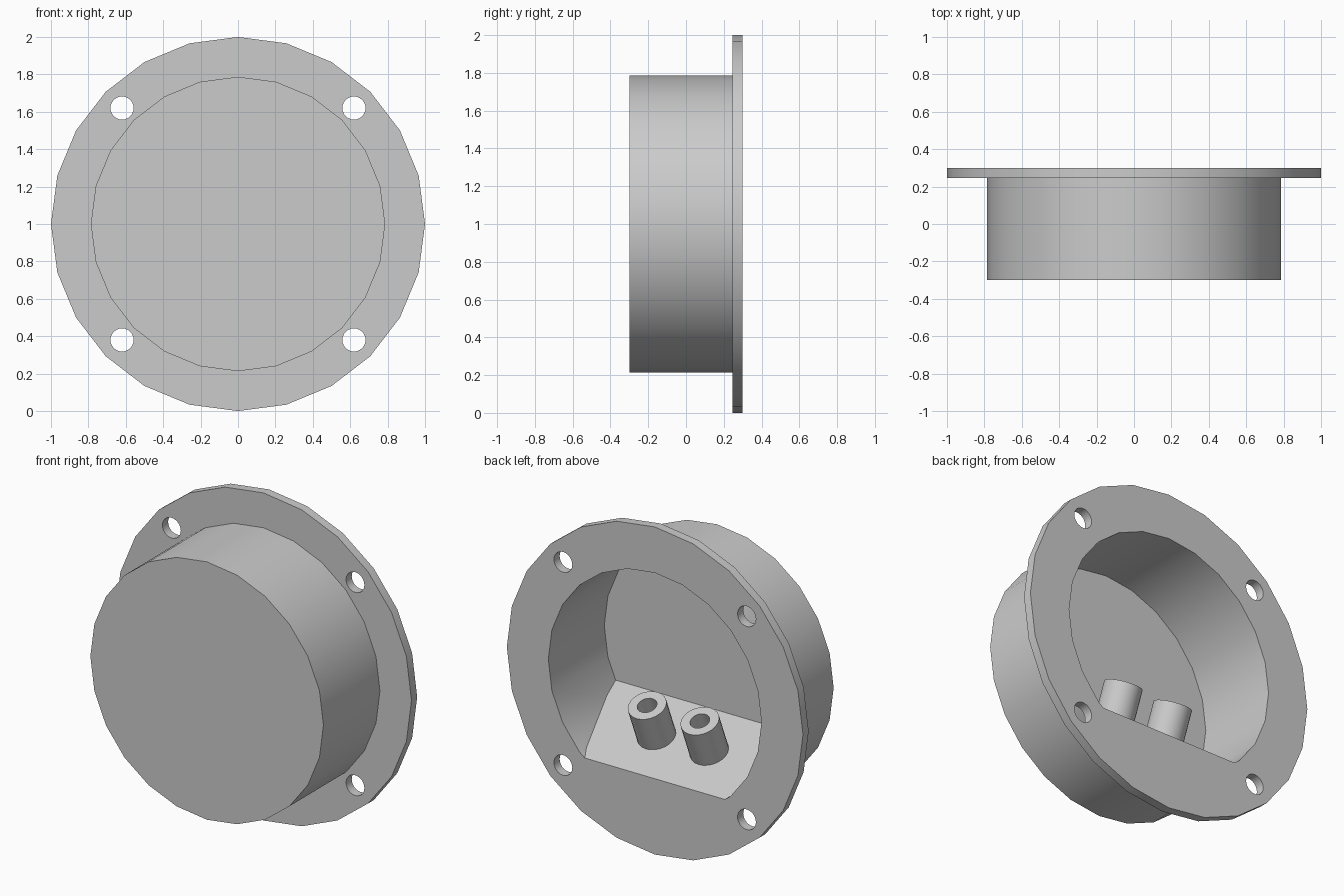
import bpy, bmesh
from math import radians, pi
from mathutils import Matrix, Vector

cube = bpy.data.objects.get("Cube")
if cube:
    bpy.data.objects.remove(cube)

CENTRE_Z = 1.0
SLOPE = radians(22.5)
SLOPE_MID = Vector((0, 0.03, 0.575))      # middle of the sloped cavity floor
SLOPE_NORMAL = Matrix.Rotation(-SLOPE, 3, 'X') @ Vector((0, 0, 1))

grey = bpy.data.materials.new("plain grey")
grey.use_nodes = True
colour = (0.6, 0.6, 0.6, 1)
grey.diffuse_color = colour
grey.node_tree.nodes["Principled BSDF"].inputs["Base Color"].default_value = colour


def lathe(name, profile, matrix, sides=24, floor=None):
    """Revolve (radius, height) points about local z; optionally cut off below a plane."""
    bm = bmesh.new()
    verts = [bm.verts.new((0, r, h)) for r, h in profile]
    edges = [bm.edges.new(pair) for pair in zip(verts, verts[1:])]
    bmesh.ops.spin(bm, geom=verts + edges, cent=(0, 0, 0), axis=(0, 0, 1),
                   angle=2 * pi, steps=sides, use_merge=False)
    bmesh.ops.remove_doubles(bm, verts=bm.verts[:], dist=1e-5)
    bmesh.ops.dissolve_limit(bm, angle_limit=radians(1), verts=bm.verts[:], edges=bm.edges[:])
    bmesh.ops.transform(bm, matrix=matrix, verts=bm.verts[:])
    if floor:
        point, normal = floor
        bmesh.ops.bisect_plane(bm, geom=bm.verts[:] + bm.edges[:] + bm.faces[:],
                               plane_co=point, plane_no=normal, clear_inner=True)
        bmesh.ops.holes_fill(bm, edges=bm.edges[:], sides=0)
    bmesh.ops.recalc_face_normals(bm, faces=bm.faces[:])
    mesh = bpy.data.meshes.new(name)
    bm.to_mesh(mesh)
    bm.free()
    obj = bpy.data.objects.new(name, mesh)
    bpy.context.collection.objects.link(obj)
    mesh.materials.append(grey)
    return obj


def select(obj):
    bpy.ops.object.select_all(action='DESELECT')
    obj.select_set(True)
    bpy.context.view_layer.objects.active = obj


def smooth(obj):
    select(obj)
    bpy.ops.object.shade_smooth_by_angle(angle=radians(30))


def along_y(x, z):
    return Matrix.Translation((x, 0, z)) @ Matrix.Rotation(-pi / 2, 4, 'X')


# Round cup with its mounting flange
housing = lathe("flanged_housing",
                [(0, -0.3), (0.787, -0.3), (0.787, 0.245), (1, 0.245), (1, 0.3), (0, 0.3)],
                along_y(0, CENTRE_Z))

# Cavity with a sloped floor, and four screw holes
cutters = [lathe("cavity_cutter", [(0, -0.24), (0.72, -0.24), (0.72, 0.5), (0, 0.5)],
                 along_y(0, CENTRE_Z), floor=(SLOPE_MID, SLOPE_NORMAL))]
for sx in (-1, 1):
    for sz in (-1, 1):
        cutters.append(lathe("screw_hole_cutter",
                             [(0, 0.2), (0.062, 0.2), (0.062, 0.4), (0, 0.4)],
                             along_y(0.62 * sx, CENTRE_Z + 0.62 * sz)))
for cutter in cutters:
    cutter.hide_render = True
    mod = housing.modifiers.new("cut", 'BOOLEAN')
    mod.operation = 'DIFFERENCE'
    mod.solver = 'EXACT'
    mod.object = cutter
    select(housing)
    bpy.ops.object.modifier_apply(modifier=mod.name)
for cutter in cutters:
    bpy.data.objects.remove(cutter)
smooth(housing)

# Two hollow posts standing square on the sloped floor
for side, x in (("left", 0.178), ("right", -0.178)):
    post = lathe(side + "_post",
                 [(0, -0.01), (0.11, -0.01), (0.11, 0.238), (0.056, 0.238), (0.056, 0.003), (0, 0.003)],
                 Matrix.Translation(SLOPE_MID + Vector((x, 0, 0))) @ Matrix.Rotation(-SLOPE, 4, 'X'))
    smooth(post)
